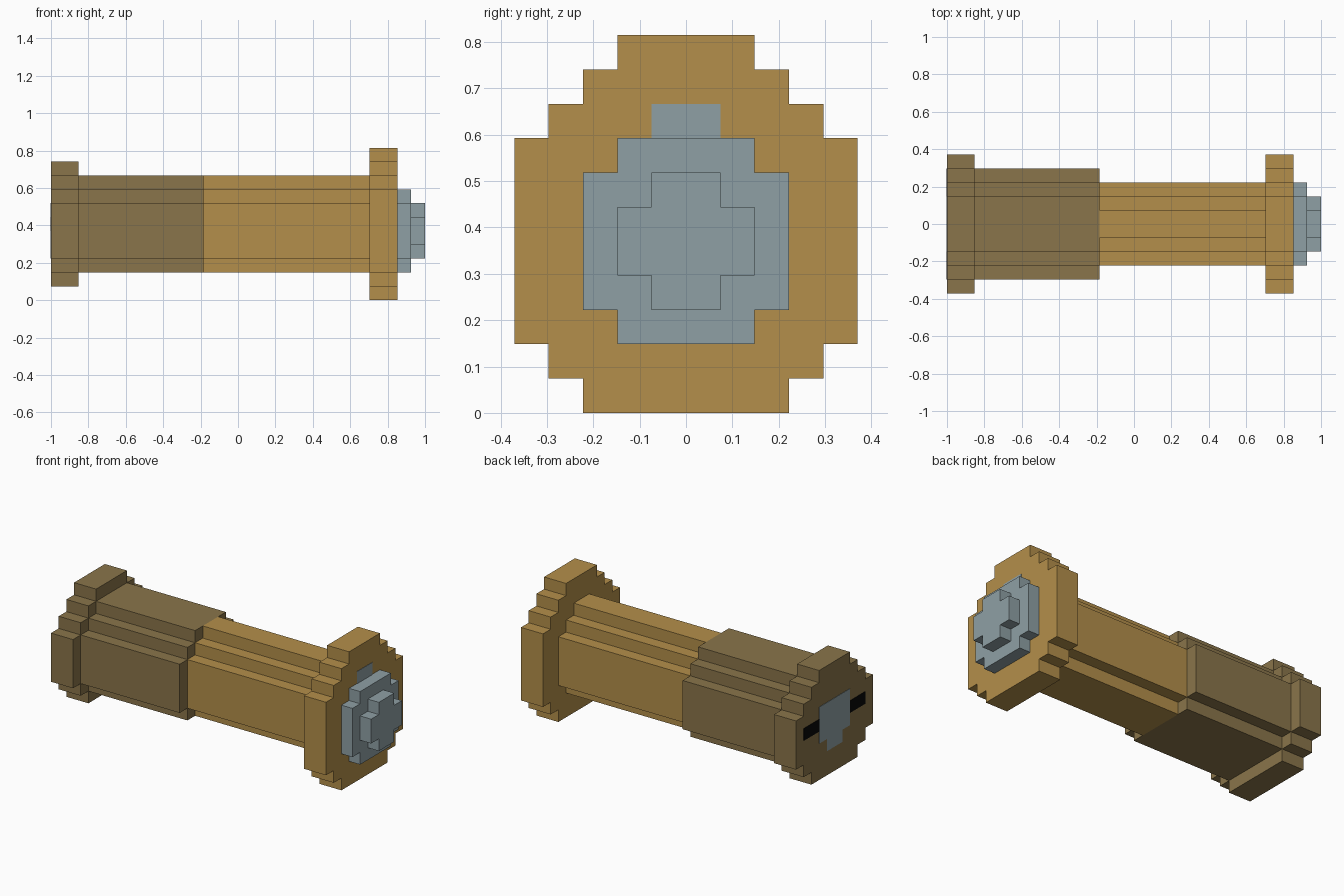
import bpy
import bmesh

U = 2 / 27  # size of one block

old = bpy.data.objects.get("Cube")
if old:
    bpy.data.objects.remove(old, do_unlink=True)


def material(name, rgb):
    mat = bpy.data.materials.new(name)
    mat.use_nodes = True
    color = (*rgb, 1.0)
    mat.diffuse_color = color
    mat.node_tree.nodes["Principled BSDF"].inputs["Base Color"].default_value = color
    return mat


gold = material("gold brass", (0.456, 0.275, 0.069))
brown = material("dark brown brass", (0.254, 0.178, 0.069))
glass = material("grey glass", (0.275, 0.352, 0.376))
black = material("black slot", (0.002, 0.002, 0.002))


def stepped_prism(name, mat, x0, x1, bottom, half_widths, y=0):
    """Extrude a stepped outline along x; one half width per block row."""
    side = []
    for row, w in enumerate(half_widths):
        for z in (bottom + row, bottom + row + 1):
            # drop the middle points of straight vertical runs
            if len(side) > 1 and side[-1][0] == side[-2][0] == w:
                side.pop()
            if (w, z) not in side:
                side.append((w, z))
    outline = side + [(-w, z) for w, z in reversed(side)]
    bm = bmesh.new()
    face = bm.faces.new([bm.verts.new((x0 * U - 1, (y + w) * U, z * U)) for w, z in outline])
    ext = bmesh.ops.extrude_face_region(bm, geom=[face], use_keep_orig=True)
    verts = [v for v in ext["geom"] if isinstance(v, bmesh.types.BMVert)]
    bmesh.ops.translate(bm, verts=verts, vec=((x1 - x0) * U, 0, 0))
    bmesh.ops.recalc_face_normals(bm, faces=bm.faces)
    mesh = bpy.data.meshes.new(name)
    bm.to_mesh(mesh)
    bm.free()
    mesh.materials.append(mat)
    obj = bpy.data.objects.new(name, mesh)
    bpy.context.collection.objects.link(obj)
    return obj


# Tubes and their end rims
stepped_prism("eyepiece_rim", brown, 0, 2, 1, [3, 4, 5, 5, 5, 5, 4, 3, 2])
stepped_prism("rear_tube", brown, 2, 11, 2, [3, 4, 4, 4, 4, 3, 2])
stepped_prism("front_tube", gold, 11, 23, 2, [2, 3, 3, 3, 3, 2, 1])
stepped_prism("front_rim", gold, 23, 25, 0, [3, 4] + [5] * 6 + [4, 3, 2])

# Bulging front lens in two steps, with a flush strip above it
stepped_prism("lens_base", glass, 25, 26, 2, [2, 3, 3, 3, 3, 2])
stepped_prism("lens_tip", glass, 26, 27, 3, [1, 2, 2, 1])
T = 0.03  # plate thickness in blocks
stepped_prism("lens_strip", glass, 25, 25 + T, 8, [1])

# Flush eyepiece glass and the slots beside it
stepped_prism("eyepiece_glass", glass, -T, 0, 3, [1, 2, 2, 2])
for label, y in (("back", 3), ("front", -3)):
    stepped_prism("eyepiece_slot_" + label, black, -T, 0, 5, [1], y)
